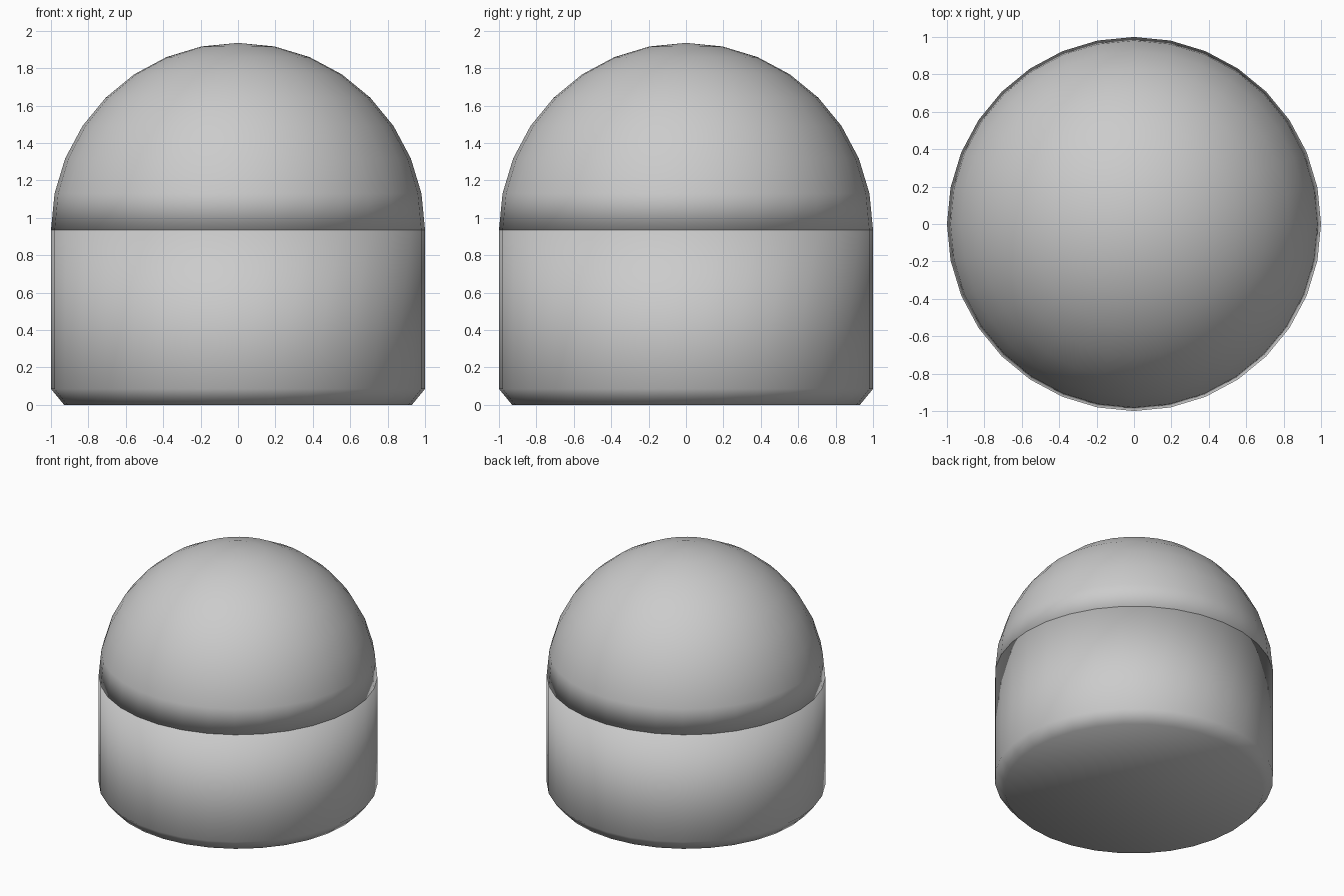
import bpy, bmesh, math

if "Cube" in bpy.data.objects:
    bpy.data.objects.remove(bpy.data.objects["Cube"])

SEG = 32      # sides around the axis
SEAM = 0.935  # height where the dome meets the body


def lathe(name, profile):
    """Closed solid of revolution from (radius, z) points, bottom to top."""
    bm = bmesh.new()
    rings = []
    for r, z in profile:
        if r < 1e-6:
            rings.append([bm.verts.new((0, 0, z))] * SEG)
        else:
            rings.append([bm.verts.new((r * math.cos(math.tau * i / SEG),
                                        r * math.sin(math.tau * i / SEG), z))
                          for i in range(SEG)])
    for low, high in zip(rings, rings[1:]):
        for i in range(SEG):
            j = (i + 1) % SEG
            corners = [low[i], low[j], high[j], high[i]]
            bm.faces.new(list(dict.fromkeys(corners)))
    # Flat caps on open ends
    bm.faces.new(rings[0][::-1])
    if profile[-1][0] > 1e-6:
        bm.faces.new(rings[-1])
    for f in bm.faces:
        f.smooth = True
    mesh = bpy.data.meshes.new(name)
    bm.to_mesh(mesh)
    bm.free()
    obj = bpy.data.objects.new(name, mesh)
    bpy.context.collection.objects.link(obj)
    return obj


# Cylindrical body with a chamfered foot
lathe("body", [(0.93, 0), (1, 0.085), (1, SEAM)])

# Hemispherical dome, closed underneath
steps = SEG // 4
lathe("dome", [(math.cos(k * math.pi / 2 / steps),
                SEAM + math.sin(k * math.pi / 2 / steps))
               for k in range(steps + 1)])
